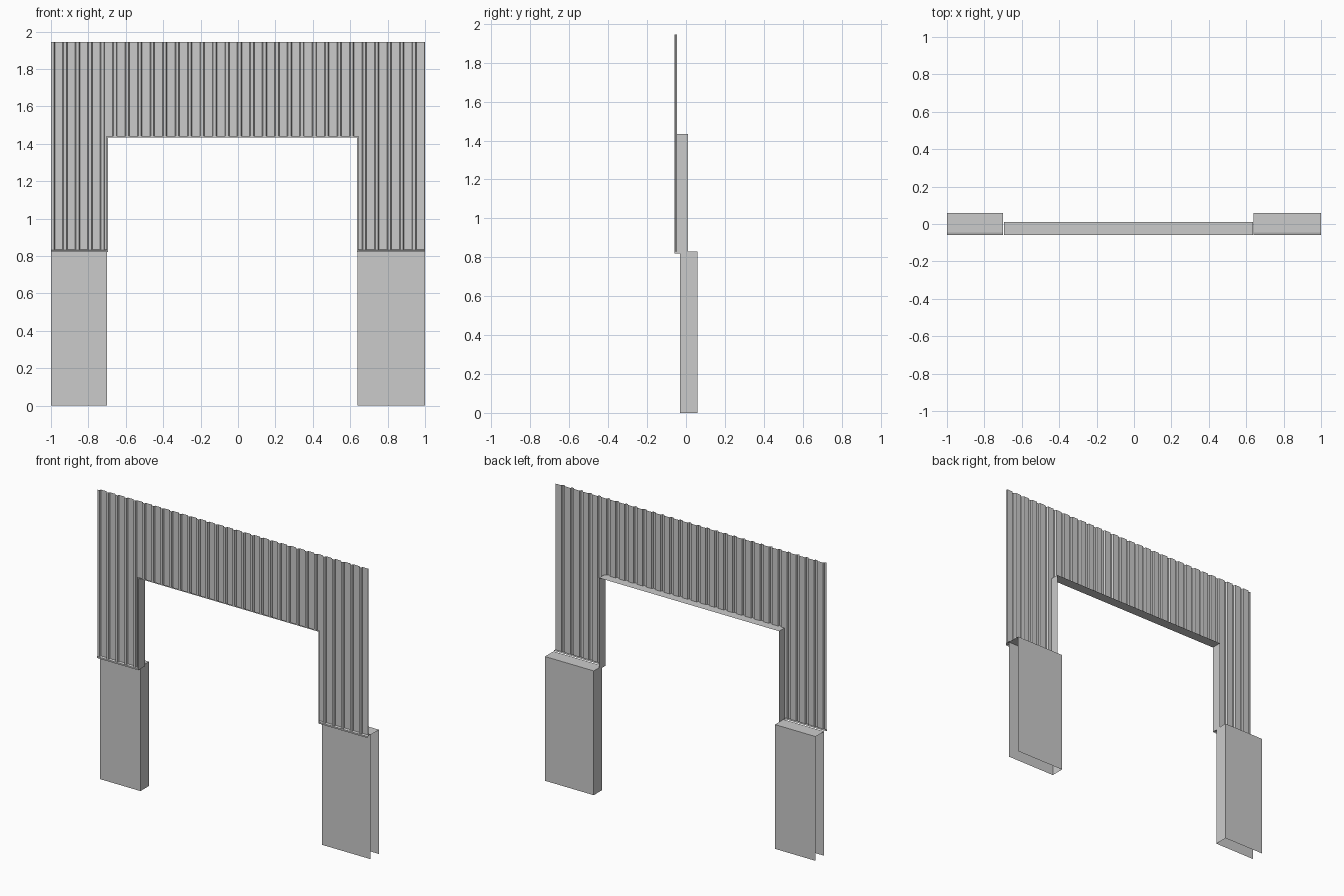
import bpy, bmesh
from mathutils import Vector

if "Cube" in bpy.data.objects:
    bpy.data.objects.remove(bpy.data.objects["Cube"])

LEFT, RIGHT = -0.695, 0.636      # door opening sides
HEAD, LEDGE, TOP = 1.433, 0.83, 1.945
FRONT, BACK = -0.058, -0.047     # siding depth


def finish(bm, name):
    me = bpy.data.meshes.new(name)
    bm.to_mesh(me)
    bm.free()
    ob = bpy.data.objects.new(name, me)
    bpy.context.collection.objects.link(ob)
    return ob


def sweep(name, profile, offset):
    """Open sheet: a profile polyline extruded along an offset."""
    bm = bmesh.new()
    vs = [bm.verts.new(p) for p in profile]
    ws = [bm.verts.new(Vector(p) + Vector(offset)) for p in profile]
    for i in range(len(vs) - 1):
        bm.faces.new((vs[i], vs[i + 1], ws[i + 1], ws[i]))
    return finish(bm, name)


# ribbed siding with the doorway cut out
step = 2 / 30
profile = []
for k in range(-2, 31):
    c = -0.925 + k * step
    for dx, y in ((-0.0125, BACK), (-0.0075, FRONT), (0.0075, FRONT), (0.0125, BACK)):
        profile.append((c + dx, y, LEDGE))
siding = sweep("ribbed_siding", profile, (0, 0, TOP - LEDGE))
bm = bmesh.new()
bm.from_mesh(siding.data)


def cut(co, no, trim=False):
    bmesh.ops.bisect_plane(bm, geom=bm.verts[:] + bm.edges[:] + bm.faces[:],
                           plane_co=co, plane_no=no, clear_outer=trim)


cut((1, 0, 0), (1, 0, 0), True)
cut((-1, 0, 0), (-1, 0, 0), True)
cut((LEFT, 0, 0), (1, 0, 0))
cut((RIGHT, 0, 0), (1, 0, 0))
cut((0, 0, HEAD), (0, 0, 1))
hole = []
for f in bm.faces:
    c = f.calc_center_median()
    if LEFT < c.x < RIGHT and c.z < HEAD:
        hole.append(f)
bmesh.ops.delete(bm, geom=hole, context='FACES')
bm.to_mesh(siding.data)
bm.free()

# door trim: front lip and reveal running up, across and down
rings = []
bm = bmesh.new()
for y, g in ((-0.059, 0.008), (-0.059, 0.0), (0.01, 0.0)):
    l, r, h = LEFT - g, RIGHT + g, HEAD + g
    rings.append([bm.verts.new(p) for p in
                  ((l, y, 0.82), (l, y, h), (r, y, h), (r, y, 0.82))])
for a, b in zip(rings, rings[1:]):
    for i in range(3):
        bm.faces.new((a[i], a[i + 1], b[i + 1], b[i]))
finish(bm, "door_trim")

# low base walls (open at the outer end and underneath) with drip ledges
for side, outer, inner in (("left", -1, -0.7), ("right", 1, 0.64)):
    bm = bmesh.new()
    bmesh.ops.create_cube(bm, size=1)
    for v in bm.verts:
        v.co = (outer if v.co.x * outer > 0 else inner,
                0.06 if v.co.y > 0 else -0.03,
                LEDGE if v.co.z > 0 else 0)
    bm.normal_update()
    bmesh.ops.delete(bm, geom=[f for f in bm.faces if f.normal.z < -0.5
                               or f.normal.x * outer > 0.5], context='FACES')
    finish(bm, side + "_base_wall")
    sweep(side + "_drip_ledge",
          [(outer, -0.03, 0.835), (outer, -0.045, 0.835),
           (outer, -0.06, 0.83), (outer, -0.06, 0.82)],
          (inner - outer, 0, 0))
